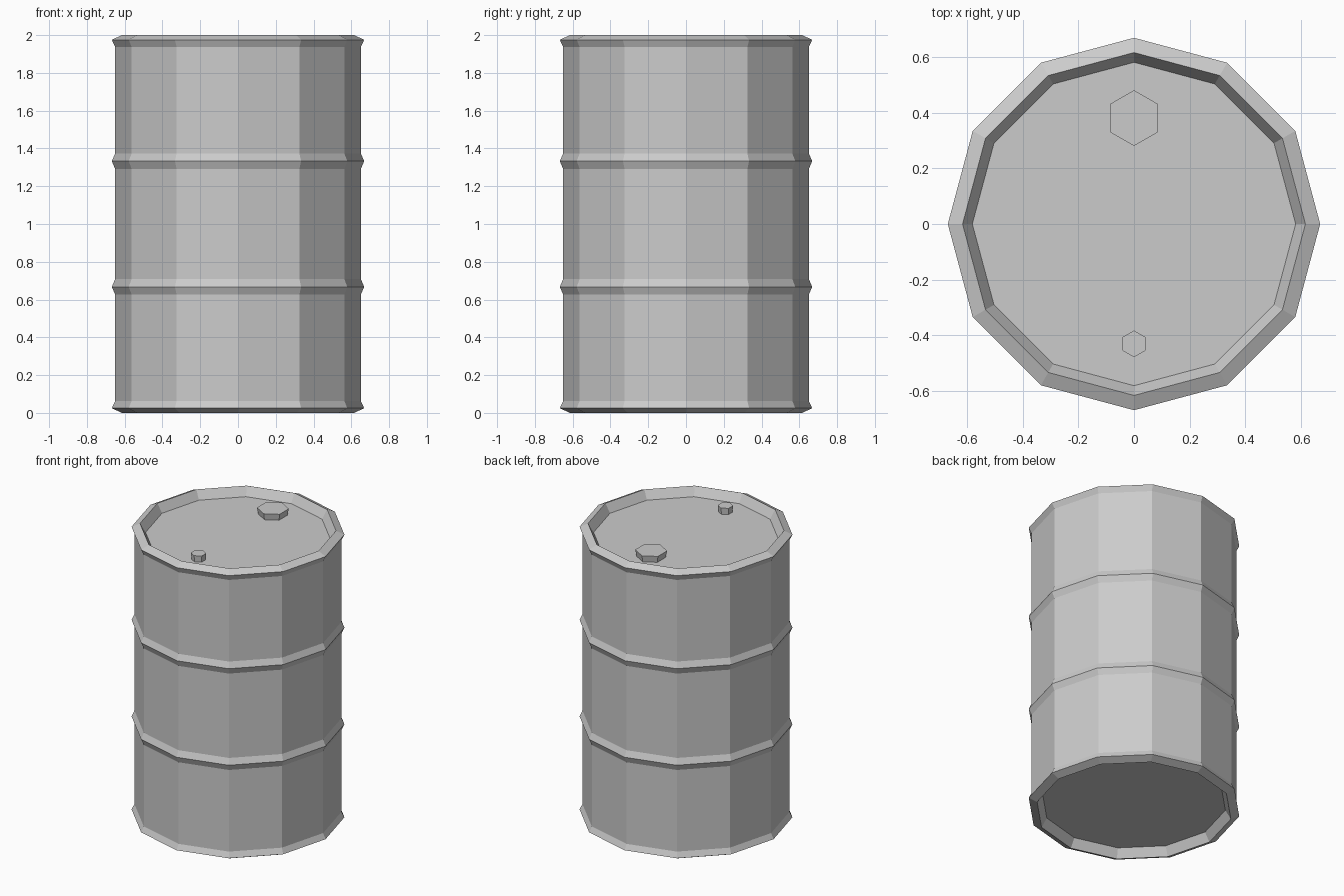
import bpy, bmesh, math

if "Cube" in bpy.data.objects:
    bpy.data.objects.remove(bpy.data.objects["Cube"])


def lathe(name, profile, sides, center=(0, 0), phase=0.0):
    """Revolve an (r, z) profile listed bottom to top and cap both ends."""
    bm = bmesh.new()
    rings = []
    for r, z in profile:
        ring = []
        for i in range(sides):
            a = phase + 2 * math.pi * i / sides
            ring.append(bm.verts.new((center[0] + r * math.cos(a),
                                      center[1] + r * math.sin(a), z)))
        rings.append(ring)
    for lo, hi in zip(rings, rings[1:]):
        for i in range(sides):
            j = (i + 1) % sides
            bm.faces.new((lo[i], lo[j], hi[j], hi[i]))
    bm.faces.new(rings[0][::-1])
    bm.faces.new(rings[-1])
    mesh = bpy.data.meshes.new(name)
    bm.to_mesh(mesh)
    bm.free()
    obj = bpy.data.objects.new(name, mesh)
    bpy.context.collection.objects.link(obj)
    return obj


# Drum: recessed ends, flared rims and two rolling hoops
BODY, PEAK, LIP, LID = 0.65, 0.668, 0.615, 0.58
lower = [(LID, 0.06), (LIP, 0.0), (PEAK, 0.025), (BODY, 0.063),
         (BODY, 0.626), (PEAK, 0.667), (BODY, 0.709)]
upper = [(r, 2.0 - z) for r, z in reversed(lower)]
lathe("drum_body", lower + upper, 12)

# Hexagonal bungs on the lid, slightly wider at the top
for name, y, r in (("large_bung", 0.38, 0.1), ("small_bung", -0.43, 0.048)):
    lathe(name, [(r * 0.9, 1.935), (r, 1.985)], 6, (0, y), math.pi / 2)
